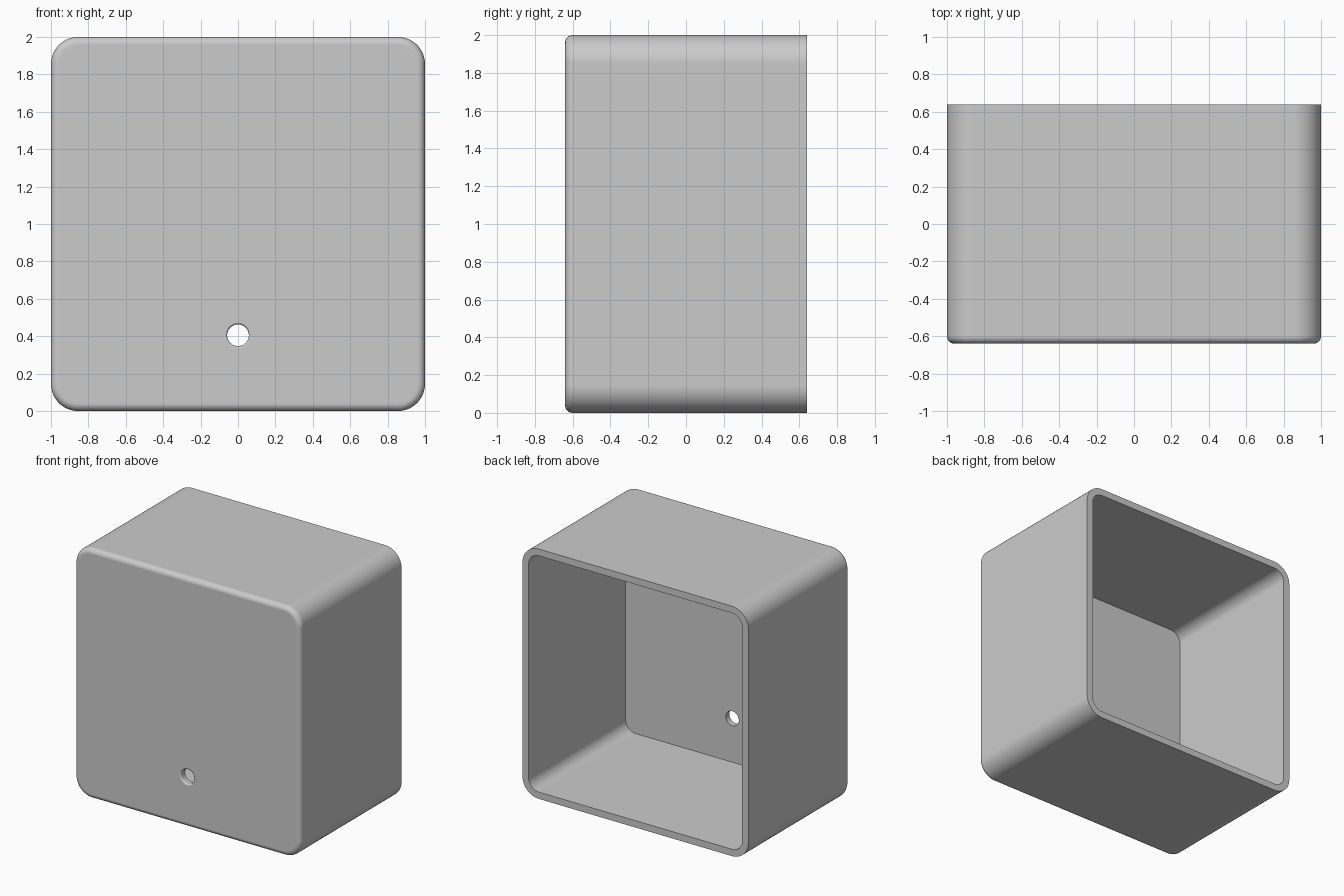
import bpy, bmesh
from math import sin, cos, pi

cube = bpy.data.objects.get("Cube")
if cube:
    bpy.data.objects.remove(cube, do_unlink=True)

HALF, DEPTH = 1.0, 0.64        # half width and half depth
RADIUS, FILLET = 0.145, 0.04   # corner radius, front edge rounding
WALL = 0.055
HOLE_R, HOLE_Z, HOLE_FILLET = 0.058, 0.405, 0.012
CORNER_STEPS, FILLET_STEPS, HOLE_SIDES = 12, 8, 40

bm = bmesh.new()


def rounded_square(inset, y):
    """Ring of vertices: a rounded square inset from the outer outline."""
    radius = RADIUS - inset
    centre = HALF - RADIUS
    ring = []
    for corner in range(4):
        cx = centre if corner in (0, 3) else -centre
        cz = centre if corner in (0, 1) else -centre
        for i in range(CORNER_STEPS + 1):
            a = (corner + i / CORNER_STEPS) * pi / 2
            ring.append(bm.verts.new((cx + radius * cos(a), y, HALF + cz + radius * sin(a))))
    return ring


def circle(radius, y):
    """Ring of vertices around the hole axis."""
    return [bm.verts.new((radius * cos(a), y, HOLE_Z + radius * sin(a)))
            for a in (2 * pi * i / HOLE_SIDES for i in range(HOLE_SIDES))]


def loft(rings):
    for a, b in zip(rings, rings[1:]):
        for i in range(len(a)):
            j = (i + 1) % len(a)
            bm.faces.new((a[i], a[j], b[j], b[i]))


def fill_between(outer, inner, normal):
    """Flat face with a round opening."""
    edges = [bm.edges.get((r[i - 1], r[i])) for r in (outer, inner) for i in range(len(r))]
    bmesh.ops.triangle_fill(bm, edges=edges, use_beauty=True, normal=normal)


# Shell: inner floor, inner walls, back rim, outer walls, rounded front edge
floor_y = -DEPTH + WALL
shell = [rounded_square(WALL, floor_y), rounded_square(WALL, DEPTH), rounded_square(0, DEPTH)]
for i in range(FILLET_STEPS + 1):
    a = i / FILLET_STEPS * pi / 2
    shell.append(rounded_square(FILLET * (1 - cos(a)), -DEPTH + FILLET * (1 - sin(a))))
loft(shell)

# Hole through the front wall, with a softened front lip
hole = []
for i in range(FILLET_STEPS + 1):
    a = i / FILLET_STEPS * pi / 2
    hole.append(circle(HOLE_R + HOLE_FILLET * (1 - sin(a)), -DEPTH + HOLE_FILLET * (1 - cos(a))))
hole.append(circle(HOLE_R, floor_y))
loft(hole)

# Front panel and inner floor
fill_between(shell[-1], hole[0], (0, -1, 0))
fill_between(shell[0], hole[-1], (0, 1, 0))
bmesh.ops.recalc_face_normals(bm, faces=bm.faces)

mesh = bpy.data.meshes.new("open_box_cover")
bm.to_mesh(mesh)
bm.free()
box = bpy.data.objects.new("open_box_cover", mesh)
bpy.context.collection.objects.link(box)

# Plain grey material
grey = bpy.data.materials.new("light_grey")
grey.use_nodes = True
colour = (0.6, 0.6, 0.6, 1)
grey.diffuse_color = colour
grey.node_tree.nodes["Principled BSDF"].inputs["Base Color"].default_value = colour
mesh.materials.append(grey)

# Smooth rounding, crisp rims, clean flat panels
bpy.ops.object.select_all(action="DESELECT")
box.select_set(True)
bpy.context.view_layer.objects.active = box
bpy.ops.object.shade_smooth_by_angle(angle=pi / 6)
normals = box.modifiers.new("clean_normals", "WEIGHTED_NORMAL")
normals.keep_sharp = True
normals.weight = 100
